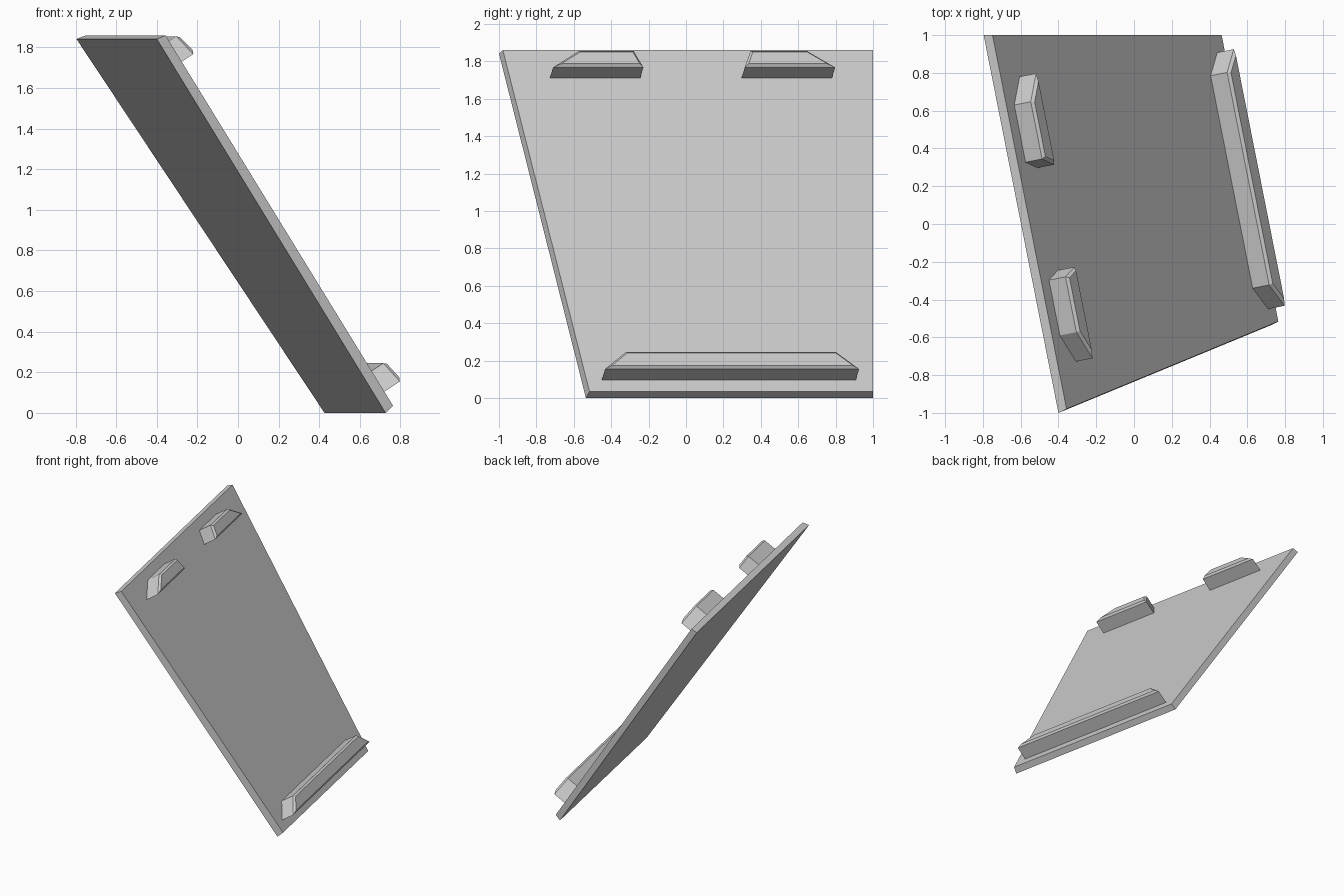
import bpy
import bmesh
from mathutils import Vector

cube = bpy.data.objects.get("Cube")
if cube:
    bpy.data.objects.remove(cube, do_unlink=True)

# Single grey material
grey = bpy.data.materials.new("plain_grey")
grey.use_nodes = True
grey.diffuse_color = (0.6, 0.6, 0.6, 1)
grey.node_tree.nodes["Principled BSDF"].inputs["Base Color"].default_value = (0.6, 0.6, 0.6, 1)


def loft(name, rings):
    """Close a stack of equal-length corner rings into a flat-shaded solid."""
    bm = bmesh.new()
    loops = [[bm.verts.new(p) for p in ring] for ring in rings]
    for low, high in zip(loops, loops[1:]):
        for i in range(len(low)):
            j = (i + 1) % len(low)
            bm.faces.new((low[i], low[j], high[j], high[i]))
    bm.faces.new(loops[0][::-1])
    bm.faces.new(loops[-1])
    bmesh.ops.recalc_face_normals(bm, faces=bm.faces)
    mesh = bpy.data.meshes.new(name)
    bm.to_mesh(mesh)
    bm.free()
    mesh.materials.append(grey)
    obj = bpy.data.objects.new(name, mesh)
    bpy.context.collection.objects.link(obj)
    return obj


# Leaning board with four slanted corners
under = [Vector(p) for p in ((-0.796, 1, 1.842), (-0.4, -1, 1.842),
                             (0.727, -0.535, 0), (0.426, 1, 0))]
outer = [Vector(p) for p in ((-0.749, 1, 1.86), (-0.357, -0.979, 1.86),
                             (0.764, -0.516, 0.035), (0.464, 1, 0.035))]
loft("board", [under, outer])

# Directions on the outer surface of the board
origin = outer[1]
normal = (outer[1] - outer[0]).cross(outer[3] - outer[0]).normalized()
if normal.x < 0:
    normal.negate()


def on_board(y, z):
    """Point of the outer surface at the given depth and height."""
    x = origin.x - (normal.y * (y - origin.y) + normal.z * (z - origin.z)) / normal.x
    return Vector((x, y, z))


def inset(ring, amount):
    """Shrink a ring evenly within the board's plane."""
    middle = sum(ring, Vector()) / len(ring)
    result = []
    for i, p in enumerate(ring):
        a = (p - ring[i - 1]).normalized()
        b = (ring[(i + 1) % len(ring)] - p).normalized()
        move = (b - a) * amount / a.cross(b).length
        result.append(p + (move if move.dot(middle - p) > 0 else -move))
    return result


def cleat(name, low_z, high_z, low_ys, high_ys):
    """Tapered block on the board with a small chamfer around its top."""
    base = [on_board(low_ys[0], low_z), on_board(low_ys[1], low_z),
            on_board(high_ys[1], high_z), on_board(high_ys[0], high_z)]
    shoulder = [p + normal * 0.106 for p in base]
    top = [p + normal * 0.015 for p in inset(shoulder, 0.014)]
    return loft(name, [[p - normal * 0.01 for p in base], shoulder, top])


# Two short cleats near the top edge, one long cleat near the bottom edge
cleat("upper_front_cleat", 1.71, 1.797, (-0.728, -0.245), (-0.59, -0.297))
cleat("upper_back_cleat", 1.71, 1.797, (0.297, 0.78), (0.327, 0.63))
cleat("lower_cleat", 0.097, 0.187, (-0.45, 0.908), (-0.34, 0.785))
